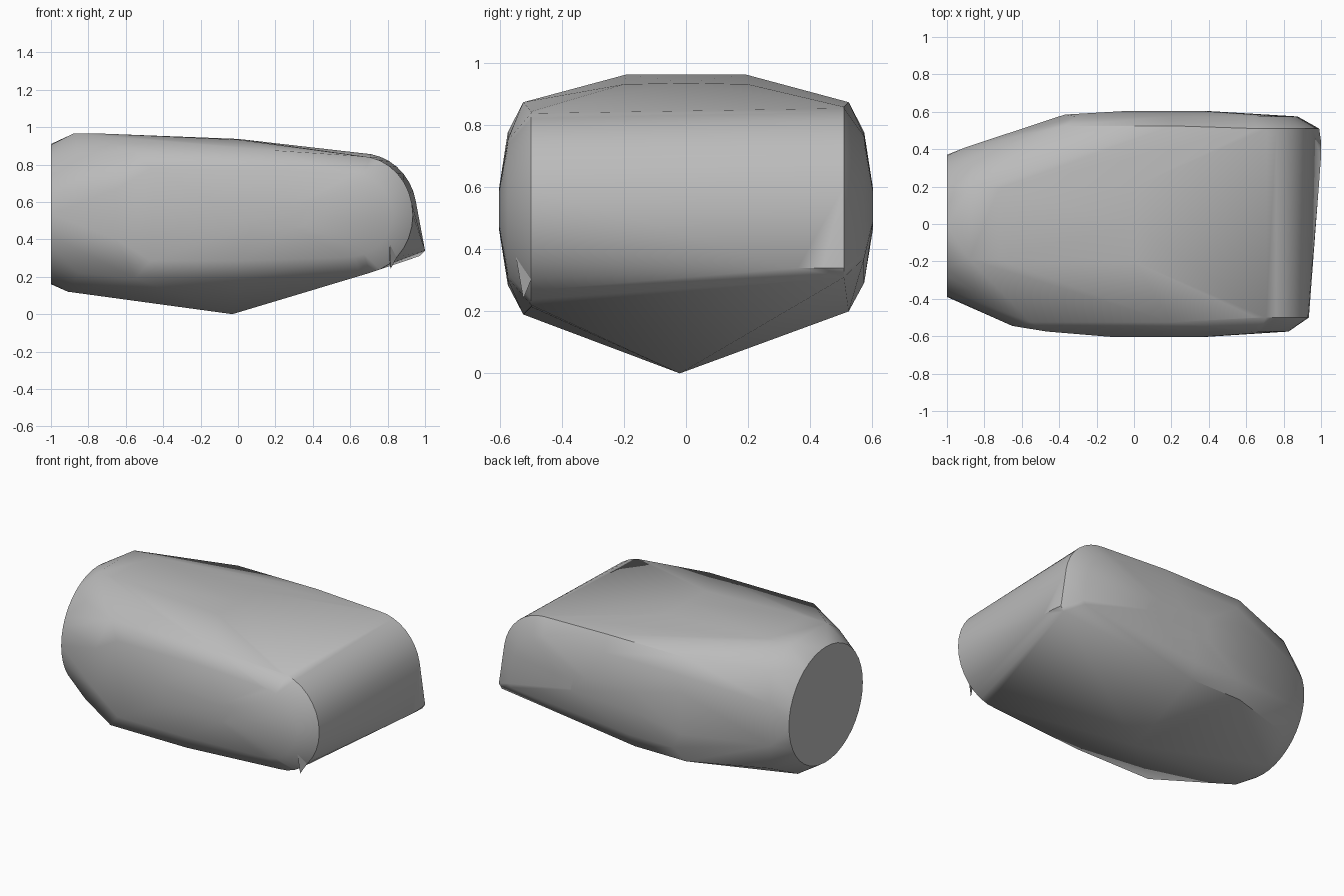
import bpy
import bmesh
from math import sin, cos, pi, radians

cube = bpy.data.objects.get("Cube")
if cube:
    bpy.data.objects.remove(cube, do_unlink=True)

grey = bpy.data.materials.new("plain grey")
grey.use_nodes = True
shade = (0.5, 0.5, 0.5, 1)
grey.diffuse_color = shade
grey.node_tree.nodes["Principled BSDF"].inputs["Base Color"].default_value = shade


def arc(centre_x, centre_z, radius_x, radius_z, start, end, steps):
    """Points on an ellipse in the x-z plane, angles as fractions of pi."""
    angles = [pi * (start + (end - start) * i / steps) for i in range(steps + 1)]
    return [(centre_x + radius_x * cos(a), centre_z + radius_z * sin(a)) for a in angles]


def ring(outline, y, scale_x=1, scale_z=1, centre_x=0.1, centre_z=0.53):
    """Place a side outline at depth y, shrunk towards the middle of the side."""
    return [(centre_x + (x - centre_x) * scale_x, y,
             centre_z + (z - centre_z) * scale_z) for x, z in outline]


def finish(bm, name, angle):
    mesh = bpy.data.meshes.new(name)
    bmesh.ops.recalc_face_normals(bm, faces=bm.faces)
    bm.to_mesh(mesh)
    bm.free()
    mesh.materials.append(grey)
    obj = bpy.data.objects.new(name, mesh)
    bpy.context.collection.objects.link(obj)
    bpy.ops.object.select_all(action="DESELECT")
    obj.select_set(True)
    bpy.context.view_layer.objects.active = obj
    bpy.ops.object.shade_smooth_by_angle(angle=radians(angle))
    return obj


# Front side: flat top and bottom joined by a half-round nose
front_outline = arc(0.65, 0.53, 0.285, 0.315, 0.5, -0.5, 16)
front_outline += [(0, 0.19), (-0.55, 0.19), (-0.55, 0.875), (0.2, 0.875)]

# Back side: quarter-round nose running down to a low corner
back_outline = arc(0.66, 0.55, 0.295, 0.31, 0.5, 0, 9)
back_outline += [(0.99, 0.34), (0.97, 0.31), (0, 0.2), (-0.37, 0.2),
                 (-0.37, 0.875), (0.2, 0.875)]

# Both sides bulge outwards in shrinking rings
points = []
for outline, side, edge in ((front_outline, -1, 0.5), (back_outline, 1, 0.51)):
    points += ring(outline, side * edge)
    points += ring(outline[-4:], side * 0.525)
    points += ring(outline, side * 0.575, 0.87, 0.72)
    points += ring(outline, side * 0.603, 0.35, 0.2)

# Low nose corner
points += [(1, y, 0.34) for y in (0.36, 0.44)]

# Round flat end
points += [(-1, y - 0.01, z) for y, z in arc(0, 0.535, 0.38, 0.375, 0, 2, 40)]

# Shoulders behind the round end, raised top and pointed underside
for side in (-1, 1):
    points += [(x, side * 0.19, 0.965) for x in (-0.88, -0.72)]
    points += [(0, side * 0.2, 0.933), (-0.91, side * 0.15, 0.12)]
    points += [(-0.85, side * 0.36, z) for z in (0.22, 0.85)]
for z in (0.4, 0.67):
    points += [(-0.65, -0.545, z), (-0.37, 0.585, z), (-0.9, 0.41, z)]
points += [(0, 0, 0.937), (-0.03, -0.02, 0)]

# Main body skinned over all the rings
bm = bmesh.new()
for point in points:
    bm.verts.new(point)
bmesh.ops.remove_doubles(bm, verts=bm.verts, dist=0.001)
bmesh.ops.convex_hull(bm, input=bm.verts)
loose = [v for v in bm.verts if not v.link_faces]
bmesh.ops.delete(bm, geom=loose, context="VERTS")
finish(bm, "body", 40)

# Small pointed fin under the front of the nose
bm = bmesh.new()
for point in ((0.815, -0.525, 0.24), (0.81, -0.56, 0.44),
              (0.9, -0.46, 0.4), (0.8, -0.5, 0.42)):
    bm.verts.new(point)
bmesh.ops.convex_hull(bm, input=bm.verts)
finish(bm, "nose_fin", 20)
